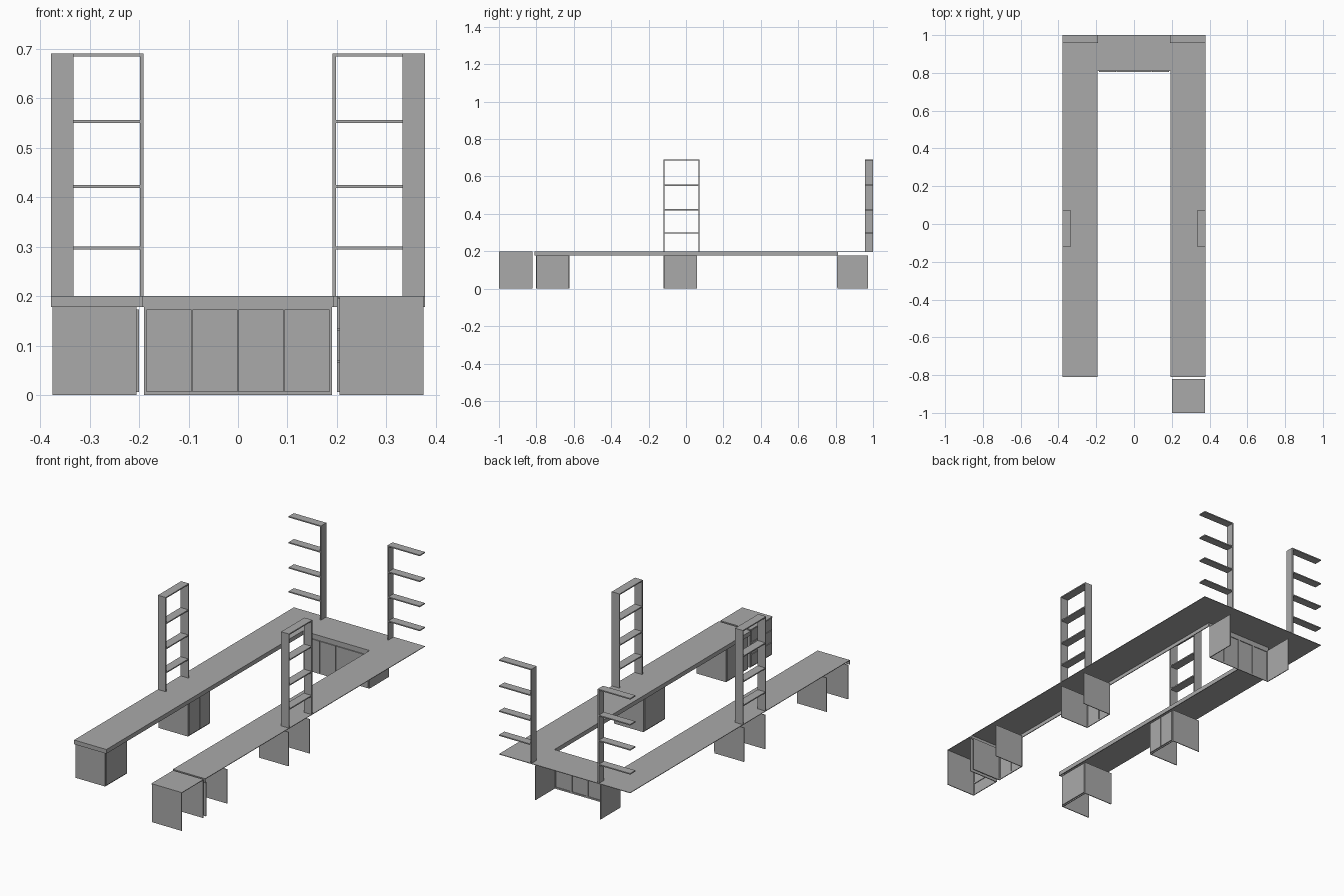
import bpy
import bmesh
from math import pi
from mathutils import Matrix, Vector

cube = bpy.data.objects.get("Cube")
if cube:
    bpy.data.objects.remove(cube, do_unlink=True)

grey = bpy.data.materials.new("plain grey")
grey.use_nodes = True
grey.diffuse_color = (0.4, 0.4, 0.4, 1)
grey.node_tree.nodes["Principled BSDF"].inputs["Base Color"].default_value = (0.4, 0.4, 0.4, 1)


def build(name, boxes, matrix=Matrix()):
    """One object out of boxes, each given as (x0, x1, y0, y1, z0, z1)."""
    bm = bmesh.new()
    for x0, x1, y0, y1, z0, z1 in boxes:
        centre = Vector((x0 + x1, y0 + y1, z0 + z1)) / 2
        size = (abs(x1 - x0), abs(y1 - y0), z1 - z0, 1)
        bmesh.ops.create_cube(bm, size=1, matrix=Matrix.Translation(centre) @ Matrix.Diagonal(size))
    bm.transform(matrix)
    mesh = bpy.data.meshes.new(name)
    bm.to_mesh(mesh)
    bm.free()
    mesh.materials.append(grey)
    obj = bpy.data.objects.new(name, mesh)
    bpy.context.scene.collection.objects.link(obj)
    return obj


TOP = 0.2       # worktop height
UNDER = 0.178   # bottom of the worktop lip
OUT = 0.378     # outer edge of the arms
INN = 0.192     # inner edge of the arms
END = -0.81     # front end of the arms
BACK = 0.81     # inner edge of the back run
BOARD = 0.004


def cabinet(name, place, angle, width, depth, height, fronts, panels=True):
    """Open-backed cabinet facing -y before turning; fronts are (u0, u1, z0, z1) plates."""
    matrix = Matrix.Translation(place) @ Matrix.Rotation(angle, 4, "Z")
    h, rail = width / 2, 0.008
    frame = [(-h, h, 0, BOARD, 0, rail), (-h, h, 0, BOARD, height - rail, height)]
    # stiles along the sides, plus bars behind the gaps between fronts
    frame += [(s * h, s * (h - rail), 0, BOARD, rail, height - rail) for s in (-1, 1)]
    for u0, u1, z0, z1 in fronts:
        if u1 < h - 0.01:
            frame.append((u1 - 0.004, u1 + 0.006, 0, BOARD, rail, height - rail))
        if z1 < height - 0.03:
            frame.append((-h + rail, h - rail, 0, BOARD, z1 - 0.003, z1 + 0.005))
    if panels:
        frame += [(s * h, s * (h - BOARD), BOARD, depth, 0, height) for s in (-1, 1)]
    build(name + "_carcass", frame, matrix)
    build(name + "_fronts", [(u0, u1, -0.005, 0, z0, z1) for u0, u1, z0, z1 in fronts], matrix)


def doors(width, count):
    """Row of equal doors with narrow gaps."""
    step = (width - 0.008) / count
    start = -width / 2 + 0.004
    return [(start + i * step + 0.001, start + (i + 1) * step - 0.001, 0.006, 0.173)
            for i in range(count)]


# U-shaped worktop: thin sheet with a lip on the inner edge and the arm ends
sheet, lip = [], []
for s in (-1, 1):
    sheet.append((s * INN, s * OUT, END, 1, TOP - 0.003, TOP))
    lip.append((s * INN, s * (INN + BOARD), END, BACK, UNDER, TOP - 0.003))
    lip.append((s * (INN + BOARD), s * OUT, END, END + BOARD, UNDER, TOP - 0.003))
sheet.append((-INN, INN, BACK, 1, TOP - 0.003, TOP))
lip.append((-INN, INN, BACK, BACK + BOARD, UNDER, TOP - 0.003))
build("worktop", sheet)
build("worktop_lip", lip)

# Door cabinets under both arms, facing inwards
for s, side in ((1, "left"), (-1, "right")):
    for part, y in (("front", -0.712), ("middle", -0.03)):
        cabinet(f"{side}_{part}_cabinet", (s * 0.205, y, 0), -s * pi / 2,
                0.178, 0.17, UNDER, doors(0.178, 2))

# Double cabinet under the back run
cabinet("back_cabinet", (0, 0.811, 0), 0, 0.38, 0.162, UNDER,
        doors(0.38, 4))

# Drawer cabinet standing beyond the left arm
drawers = [(-0.085, 0.085, z, z + 0.061) for z in (0.006, 0.07, 0.134)]
cabinet("drawer_cabinet", (0.205, -0.91, 0), -pi / 2, 0.18, 0.17, TOP, drawers)
build("drawer_cabinet_top", [(0.2, 0.376, -1, -0.82, TOP - 0.003, TOP)])

# Shelf towers standing on the worktop
TALL = 0.691
levels = (0.3, 0.425, 0.556, TALL)
for s, side in ((1, "left"), (-1, "right")):
    x0, x1 = s * 0.333, s * OUT
    build(f"{side}_middle_tower_posts",
          [(x0, x1, y, y + 0.006, TOP, TALL) for y in (-0.12, 0.066)])
    build(f"{side}_middle_tower_shelves",
          [(x0, x1, -0.114, 0.066, z - 0.006, z) for z in levels])
    build(f"{side}_back_tower_post", [(s * 0.191, s * 0.198, 0.957, 1, TOP, TALL)])
    build(f"{side}_back_tower_shelves",
          [(s * 0.198, s * OUT, 0.957, 1, z - 0.006, z) for z in levels])
